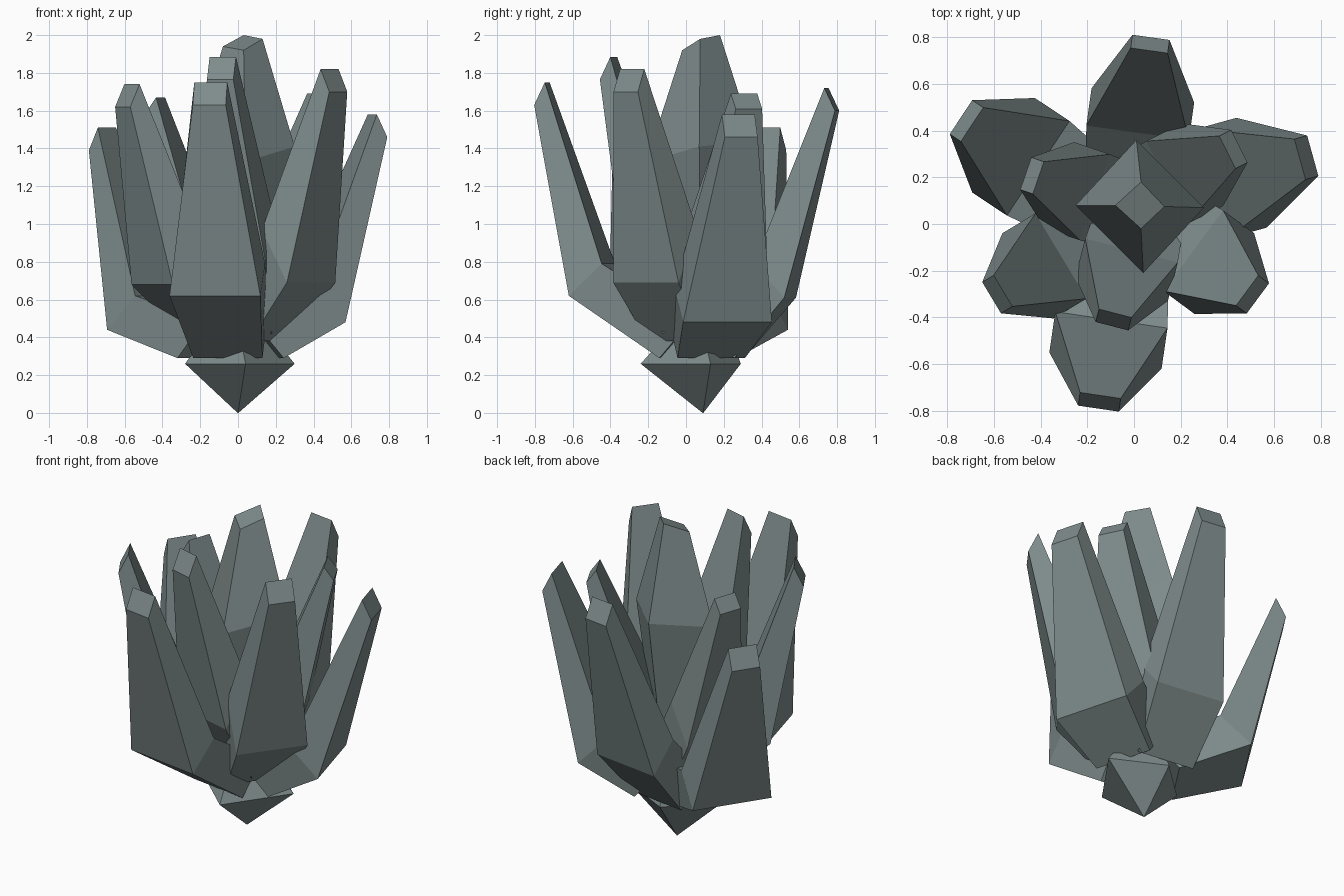
import bpy, bmesh, math
from mathutils import Vector

if "Cube" in bpy.data.objects:
    bpy.data.objects.remove(bpy.data.objects["Cube"])

stone = bpy.data.materials.new("slate_green_stone")
stone.diffuse_color = (0.21, 0.26, 0.26, 1)
stone.use_nodes = True
stone.node_tree.nodes["Principled BSDF"].inputs["Base Color"].default_value = stone.diffuse_color
ORIGIN = Vector((0.0, 0.08, 0.0))


def loft(name, rings):
    """Flat-faced skin through rings of four points, closed at both ends."""
    bm = bmesh.new()
    loops = [[bm.verts.new(p) for p in ring] for ring in rings]
    for a, b in zip(loops, loops[1:]):
        for i in range(4):
            j = (i + 1) % 4
            bm.faces.new((a[i], a[j], b[j], b[i]))
    bm.faces.new(loops[0][::-1])
    bm.faces.new(loops[-1])
    bmesh.ops.recalc_face_normals(bm, faces=bm.faces)
    me = bpy.data.meshes.new(name)
    bm.to_mesh(me)
    bm.free()
    me.materials.append(stone)
    ob = bpy.data.objects.new(name, me)
    bpy.context.collection.objects.link(ob)


def shard(name, az, side, base, wide, wide_in, top, w, wt):
    """Leaning crystal: base, wide shoulder and slanted tip, given as (radius, height).
    'side' shifts the whole crystal sideways; w and wt are half widths."""
    a = math.radians(az)
    u = Vector((math.cos(a), math.sin(a), 0))
    v = Vector((-math.sin(a), math.cos(a), 0))

    def ring(outer, inner, hw):
        return [ORIGIN + u * r + v * (side + s * hw) + Vector((0, 0, z))
                for (r, z), s in ((outer, -1), (outer, 1), (inner, 1), (inner, -1))]

    tip_in = (top[0] - 0.057, top[1] + (0.12 if w > 0.2 else 0.08))
    base_in = (base[0] - 0.17, base[1] + 0.2)
    loft(name, [ring(base, base_in, 0.185), ring(wide, wide_in, w), ring(top, tip_in, wt)])


# Outer shards
OUT = (0.2, 0.29)
shard("outer_shard_front", -98.3, -0.025, OUT, (0.676, 0.62), (0.50, 0.79), (0.884, 1.63), 0.243, 0.088)
shard("outer_shard_right", 15.5, 0, OUT, (0.523, 0.48), (0.35, 0.66), (0.795, 1.46), 0.244, 0.09)
shard("outer_shard_back", 82, 0.028, OUT, (0.472, 0.61), (0.31, 0.79), (0.723, 1.60), 0.222, 0.08)
shard("outer_shard_left", 146.5, 0.094, OUT, (0.608, 0.44), (0.43, 0.62), (0.827, 1.39), 0.243, 0.087)

# Middle shards
MID = (0.22, 0.38)
shard("middle_shard_left", 211, 0.025, MID, (0.545, 0.68), (0.38, 0.95), (0.727, 1.62), 0.213, 0.078)
shard("middle_shard_right", -36.5, -0.005, MID, (0.485, 0.69), (0.32, 0.97), (0.664, 1.70), 0.215, 0.08)

# Inner shards
INN = (0.15, 0.42)
shard("inner_shard_left", 161, 0.022, INN, (0.33, 0.72), (0.17, 0.95), (0.483, 1.59), 0.195, 0.073)
shard("inner_shard_front", -104.5, 0.038, INN, (0.36, 0.80), (0.19, 1.05), (0.525, 1.765), 0.205, 0.072)
shard("inner_shard_back", 26.5, 0.025, INN, (0.34, 0.74), (0.17, 0.98), (0.517, 1.61), 0.198, 0.078)

# Central spire: pointed foot, skirt, waist, wide shoulder, slanted top
foot = [(0.002, 0.09, 0), (0, 0.092, 0), (-0.002, 0.09, 0), (0, 0.088, 0)]
skirt = [(0.3, 0.13, 0.26), (-0.02, 0.29, 0.26), (-0.28, 0.05, 0.26), (0.04, -0.24, 0.26)]
waist = [(0.14, 0.08, 0.46), (0.0, 0.22, 0.46), (-0.14, 0.08, 0.46), (0.0, -0.06, 0.46)]
shoulder = [(0.3, 0.07, 1.41), (0.01, 0.36, 1.44), (-0.25, 0.08, 1.38), (0.04, -0.21, 1.33)]
crown = [(0.13, 0.075, 1.98), (0.03, 0.18, 2.0), (-0.08, 0.08, 1.94), (0.03, -0.02, 1.92)]
loft("central_spire", [foot, skirt, waist, shoulder, crown])
